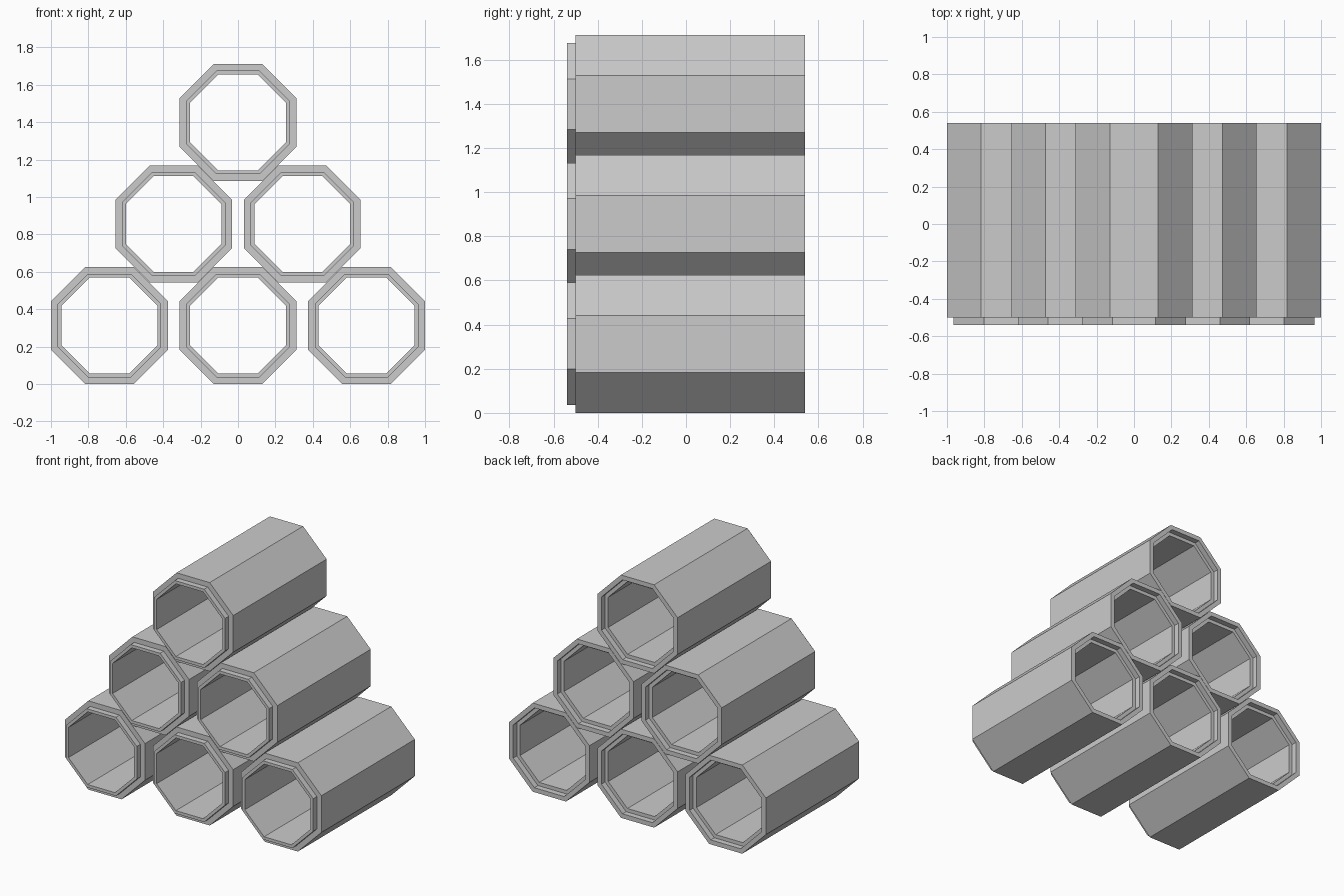
import bpy, bmesh
from math import cos, sin, pi

if "Cube" in bpy.data.objects:
    bpy.data.objects.remove(bpy.data.objects["Cube"])

SIDES = 8
APOTHEM = 0.3125          # outer half width across flats
ROW_STEP = 0.543          # height between rows
COL_STEP = 0.6875         # distance between pipes in a row

# Pipe wall section as (half width across flats, y): tongue in front, socket at back
SECTION = [
    (APOTHEM, 0.54), (APOTHEM, -0.50), (0.277, -0.50), (0.277, -0.54),
    (0.256, -0.54), (0.256, 0.50), (0.281, 0.50), (0.281, 0.54),
]


def pipe_mesh():
    """Sweep the wall section around an octagon."""
    bm = bmesh.new()
    rings = []
    for a, y in SECTION:
        r = a / cos(pi / SIDES)
        rings.append([bm.verts.new((r * cos((i + 0.5) * 2 * pi / SIDES), y,
                                    r * sin((i + 0.5) * 2 * pi / SIDES)))
                      for i in range(SIDES)])
    for k, ring in enumerate(rings):
        nxt = rings[(k + 1) % len(rings)]
        for i in range(SIDES):
            j = (i + 1) % SIDES
            bm.faces.new((ring[i], ring[j], nxt[j], nxt[i]))
    bmesh.ops.recalc_face_normals(bm, faces=bm.faces[:])
    mesh = bpy.data.meshes.new("octagonal_pipe")
    bm.to_mesh(mesh)
    bm.free()
    return mesh


# Pyramid stack: three, two, one
mesh = pipe_mesh()
for row, count in enumerate((3, 2, 1)):
    for col in range(count):
        pipe = bpy.data.objects.new(f"pipe_row{row + 1}_{col + 1}", mesh)
        pipe.location = ((col - (count - 1) / 2) * COL_STEP, 0,
                         APOTHEM + row * ROW_STEP)
        bpy.context.collection.objects.link(pipe)
